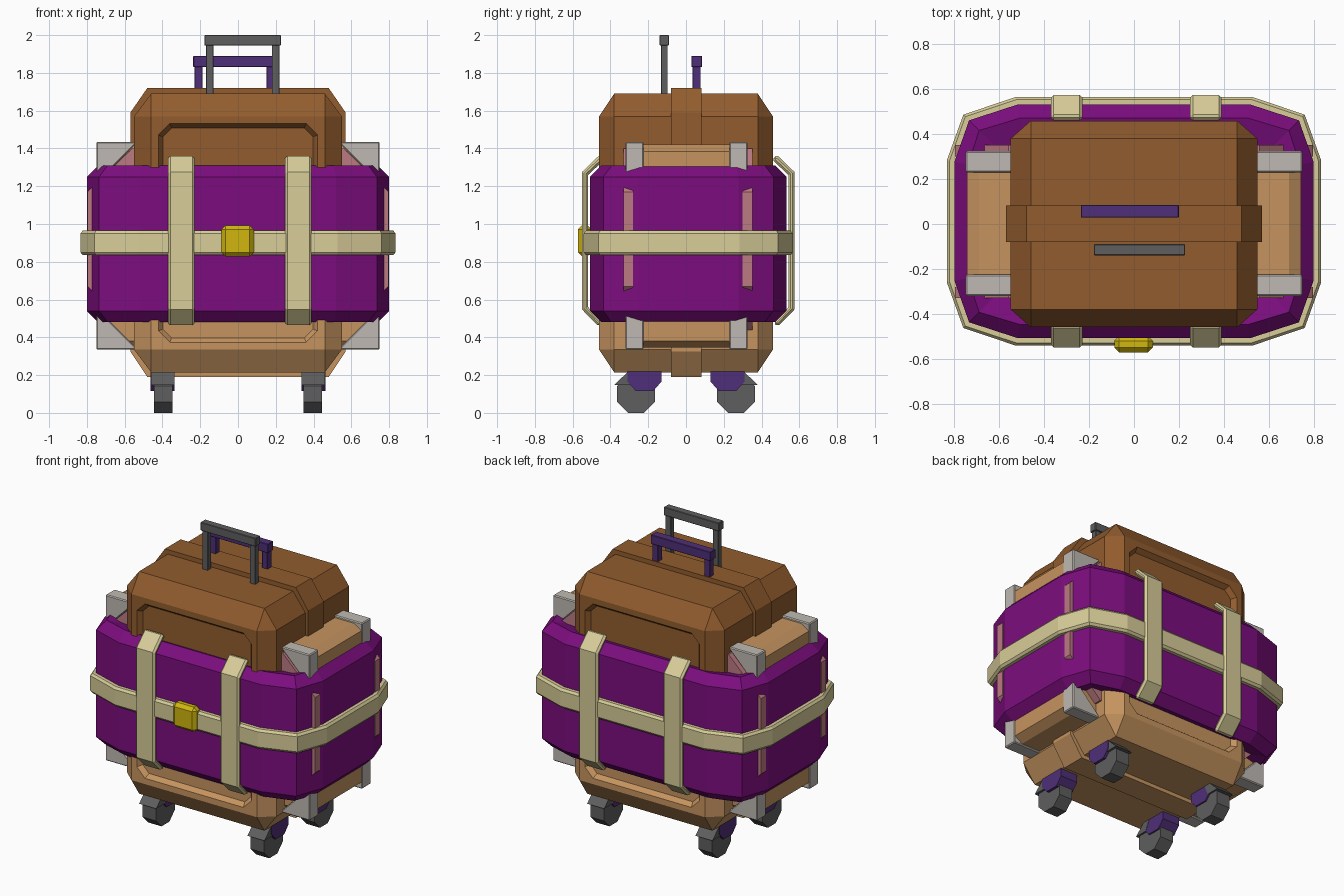
import bpy, bmesh, math
from mathutils import Vector

if "Cube" in bpy.data.objects:
    bpy.data.objects.remove(bpy.data.objects["Cube"])


def material(name, hexcode):
    lin = []
    for i in (0, 2, 4):
        c = int(hexcode[i:i + 2], 16) / 255
        lin.append(c / 12.92 if c <= 0.04045 else ((c + 0.055) / 1.055) ** 2.4)
    m = bpy.data.materials.new(name)
    m.diffuse_color = (*lin, 1)
    m.use_nodes = True
    m.node_tree.nodes["Principled BSDF"].inputs["Base Color"].default_value = m.diffuse_color
    return m


BROWN = material("brown_leather", "925C2E")
TAN = material("tan_leather", "C69460")
PURPLE = material("purple_fabric", "7C0D7E")
BEIGE = material("beige_strap", "D8CD99")
YELLOW = material("yellow_buckle", "D0B60E")
SILVER = material("silver_metal", "BFB9B2")
GREY = material("dark_grey", "5E5E5E")
VIOLET = material("dark_violet", "4F2F78")
PINK = material("pink_lining", "BC7A82")


def finish(name, bm, *mats):
    bmesh.ops.recalc_face_normals(bm, faces=bm.faces[:])
    me = bpy.data.meshes.new(name)
    bm.to_mesh(me)
    bm.free()
    for m in mats:
        me.materials.append(m)
    ob = bpy.data.objects.new(name, me)
    bpy.context.collection.objects.link(ob)
    return ob


def chamfer_bm(lo, hi, c):
    """Box with chamfered edges, cut back by c along each axis."""
    bm = bmesh.new()
    lo, hi = Vector(lo), Vector(hi)
    mid, h = (lo + hi) / 2, (hi - lo) / 2
    for sx in (-1, 1):
        for sy in (-1, 1):
            for sz in (-1, 1):
                for k in range(3):
                    p = [h[i] - (0 if i == k else c[i]) for i in range(3)]
                    bm.verts.new(mid + Vector((sx * p[0], sy * p[1], sz * p[2])))
    bmesh.ops.convex_hull(bm, input=bm.verts[:])
    bmesh.ops.dissolve_limit(bm, angle_limit=0.01, verts=bm.verts[:], edges=bm.edges[:])
    return bm


def box(name, lo, hi, mat, c=0.006):
    c = c if isinstance(c, tuple) else (c, c, c)
    return finish(name, chamfer_bm(lo, hi, c), mat)


def prism_bm(pts, axis, lo, hi):
    """Polygon in the plane across the axis, extruded from lo to hi."""
    bm = bmesh.new()

    def at(p, v):
        return (v, p[0], p[1]) if axis == "x" else (p[0], v, p[1])
    a = [bm.verts.new(at(p, lo)) for p in pts]
    b = [bm.verts.new(at(p, hi)) for p in pts]
    bm.faces.new(a)
    bm.faces.new(b[::-1])
    n = len(pts)
    for i in range(n):
        bm.faces.new((a[i], a[(i + 1) % n], b[(i + 1) % n], b[i]))
    return bm


def prism(name, pts, axis, lo, hi, mat, bevel=0):
    ob = finish(name, prism_bm(pts, axis, lo, hi), mat)
    if bevel:
        mod = ob.modifiers.new("edge_bevel", "BEVEL")
        mod.width, mod.segments = bevel, 1
        mod.limit_method, mod.angle_limit = "ANGLE", math.radians(60)
    return ob


def outline(d):
    """Rounded-rectangle outline of the fabric cover, grown by d."""
    q = [(0.8 + d, 0.265 + 0.2 * d), (0.735 + 0.75 * d, 0.45 + 0.75 * d), (0.52 + 0.2 * d, 0.52 + d)]
    pts = q + [(-x, y) for x, y in q[::-1]]
    pts += [(-x, -y) for x, y in pts]
    return [(x, y + 0.012) for x, y in pts]


def loft(name, profile, mat, closed):
    bm = bmesh.new()
    rings = [[bm.verts.new((x, y, z)) for x, y in outline(d)] for d, z in profile]
    n = len(rings[0])
    for j in range(len(rings) if closed else len(rings) - 1):
        a, b = rings[j], rings[(j + 1) % len(rings)]
        for i in range(n):
            bm.faces.new((a[i], a[(i + 1) % n], b[(i + 1) % n], b[i]))
    if not closed:
        bm.faces.new(rings[0])
        bm.faces.new(rings[-1])
    return finish(name, bm, mat)


def two_tone(name, bm, z=0.955):
    """Brown above the middle, tan below."""
    bmesh.ops.bisect_plane(bm, geom=bm.verts[:] + bm.edges[:] + bm.faces[:],
                           plane_co=(0, 0, z), plane_no=(0, 0, 1))
    for f in bm.faces:
        f.material_index = 0 if f.calc_center_median().z > z else 1
    return finish(name, bm, BROWN, TAN)


# Main suitcase shell with a recessed panel on front and back
bm = chamfer_bm((-0.55, -0.46, 0.215), (0.55, 0.46, 1.69), (0.09, 0.08, 0.12))
bmesh.ops.recalc_face_normals(bm, faces=bm.faces[:])
for s in (-1, 1):
    def panel():
        bm.normal_update()
        return max((f for f in bm.faces if f.normal.y * s > 0.99), key=lambda f: f.calc_area())
    f = panel()
    bmesh.ops.inset_region(bm, faces=[f], thickness=0.055)
    bmesh.ops.bevel(bm, geom=panel().verts[:], offset=0.06, segments=1, affect="VERTICES")
    bmesh.ops.inset_region(bm, faces=[panel()], thickness=0.025, depth=-0.03)
two_tone("suitcase_shell", bm)

# Raised band around the middle of the suitcase
band = [(0.57, 0.325), (0.57, 1.59), (0.48, 1.72), (-0.48, 1.72),
        (-0.57, 1.59), (-0.57, 0.325), (-0.48, 0.19), (0.48, 0.19)]
two_tone("suitcase_band", prism_bm(band, "y", -0.08, 0.083))

# Wide trunk with metal corners
box("trunk", (-0.745, -0.30, 0.345), (0.745, 0.30, 1.42), TAN, (0.055, 0.03, 0.035))
for sx in (-1, 1):
    for zc, sz in ((1.435, -1), (0.335, 1)):
        tri = [(sx * 0.75, zc), (sx * 0.53, zc), (sx * 0.75, zc + sz * 0.22)]
        for lo, hi in ((-0.32, -0.225), (0.23, 0.325)):
            prism("metal_corner", tri, "y", lo, hi, SILVER, 0.006)

# Pink lining plates
top = [(0.797, 1.17), (0.56, 1.40), (-0.56, 1.40), (-0.797, 1.17)]
prism("lining_front", top + [(-0.797, 0.67), (-0.7, 0.57), (0.7, 0.57), (0.797, 0.67)],
      "y", -0.33, -0.28, PINK)
prism("lining_back", top + [(-0.797, 0.67), (-0.56, 0.44), (0.56, 0.44), (0.797, 0.67)],
      "y", 0.30, 0.352, PINK)

# Purple fabric cover
loft("fabric_cover", [(-0.17, 0.51), (-0.06, 0.48), (0, 0.54), (0, 1.25),
                      (-0.06, 1.31), (-0.17, 1.28)], PURPLE, False)

# Straps and buckle
loft("belt_strap", [(-0.01, 0.835), (0.022, 0.835), (0.034, 0.85), (0.034, 0.95),
                    (0.022, 0.965), (-0.01, 0.965)], BEIGE, True)
side = [(0.45, 1.36), (0.475, 1.36), (0.563, 1.275), (0.563, 0.548), (0.475, 0.458),
        (0.45, 0.475), (0.53, 0.56), (0.53, 1.26), (0.45, 1.335)]
for s in (-1, 1):
    for lo, hi in ((-0.37, -0.23), (0.25, 0.39)):
        prism("upright_strap", [(s * y + 0.012, z) for y, z in side], "x", lo, hi, BEIGE, 0.012)
box("buckle", (-0.088, -0.572, 0.828), (0.084, -0.5, 0.993), YELLOW, (0.022, 0.022, 0.022))

# Two pull handles: left x, right x, y range, bar bottom and top
for name, x0, x1, y0, y1, z0, z1, mat in (
        ("grey_handle", -0.178, 0.227, -0.14, -0.09, 1.945, 2.0, GREY),
        ("violet_handle", -0.237, 0.2, 0.028, 0.085, 1.83, 1.89, VIOLET)):
    box(name + "_grip", (x0, y0, z0), (x1, y1, z1), mat, 0.003)
    for x in (x0 + 0.028, x1 - 0.028):
        box(name + "_post", (x - 0.02, y0 + 0.007, 1.6), (x + 0.02, y1 - 0.007, z0 + 0.01), mat, 0.002)

# Four wheels with forks and fenders
fork = [(0.13, 0.225), (0.31, 0.225), (0.31, 0.165), (0.265, 0.115), (0.175, 0.115), (0.13, 0.165)]
fender = [(0.38, 0.148), (0.31, 0.215), (0.26, 0.215), (0.29, 0.148)]
r = 0.1 / math.cos(math.pi / 8)
wheel = [(0.265 + r * math.cos((i + 0.5) * math.pi / 4), 0.1 + r * math.sin((i + 0.5) * math.pi / 4))
         for i in range(8)]
for sx in (-1, 1):
    for sy in (-1, 1):
        for name, pts, a, b, mat in (("wheel_fork", fork, 0.337, 0.463, VIOLET),
                                     ("wheel_fender", fender, 0.335, 0.46, GREY),
                                     ("wheel", wheel, 0.347, 0.445, GREY)):
            lo, hi = sorted((sx * a, sx * b))
            prism(name, [(sy * y, z) for y, z in pts], "x", lo, hi, mat)
